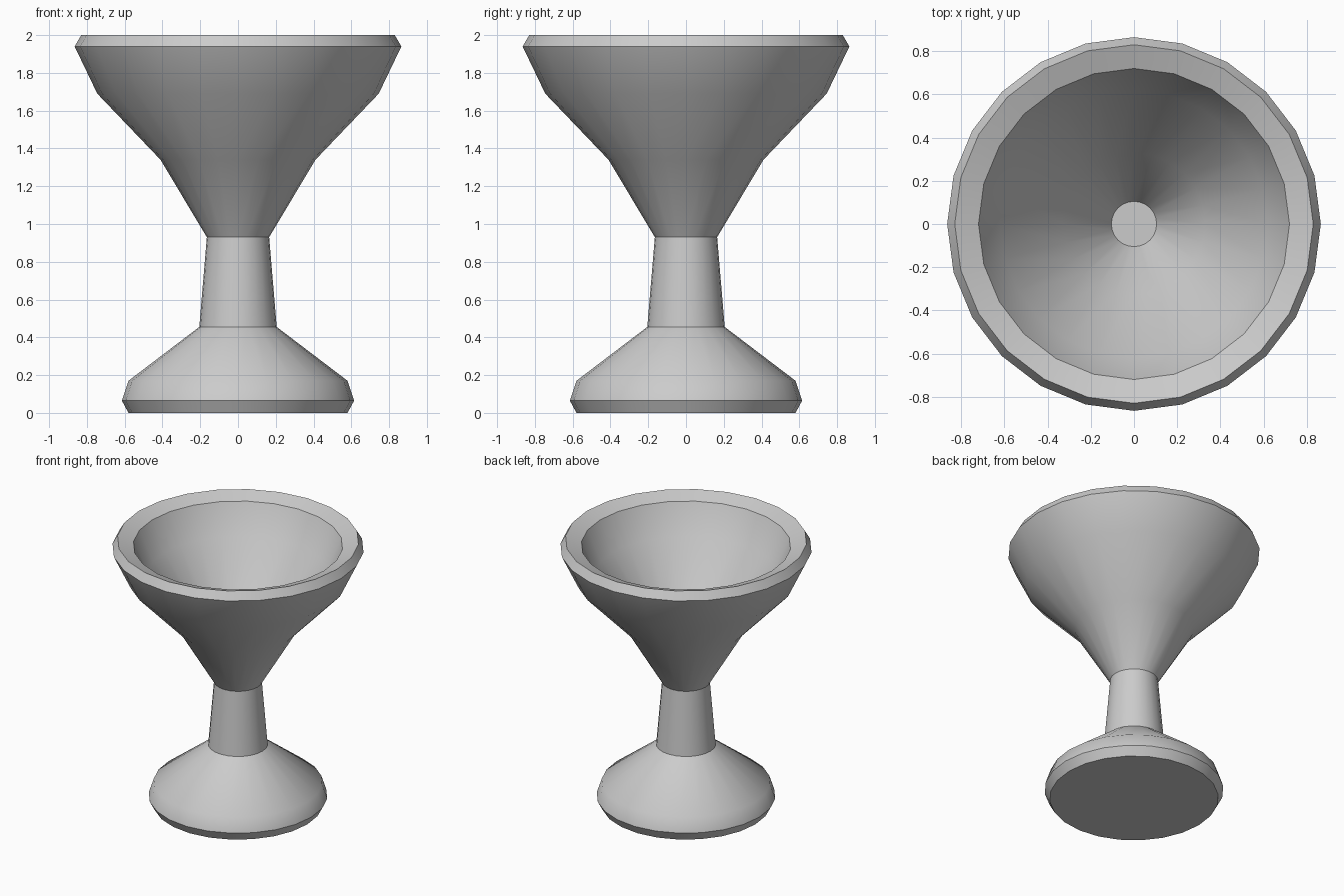
import bpy
import bmesh
import math

SIDES = 24

cube = bpy.data.objects.get("Cube")
if cube:
    bpy.data.objects.remove(cube, do_unlink=True)

grey = bpy.data.materials.new("plain grey")
grey.use_nodes = True
colour = (0.6, 0.6, 0.6, 1)
grey.diffuse_color = colour
grey.node_tree.nodes["Principled BSDF"].inputs["Base Color"].default_value = colour


def lathe(name, profile, cap_start=False, cap_end=False):
    """Turn a (radius, height) profile around the z axis."""
    bm = bmesh.new()
    rings = []
    for r, z in profile:
        rings.append([bm.verts.new((r * math.cos(math.tau * i / SIDES),
                                    r * math.sin(math.tau * i / SIDES), z))
                      for i in range(SIDES)])
    for low, high in zip(rings, rings[1:]):
        for i in range(SIDES):
            j = (i + 1) % SIDES
            bm.faces.new((low[i], low[j], high[j], high[i]))
    if cap_start:
        bm.faces.new(rings[0][::-1])
    if cap_end:
        bm.faces.new(rings[-1])
    mesh = bpy.data.meshes.new(name)
    bm.to_mesh(mesh)
    bm.free()
    mesh.materials.append(grey)
    obj = bpy.data.objects.new(name, mesh)
    bpy.context.collection.objects.link(obj)
    bpy.ops.object.select_all(action="DESELECT")
    obj.select_set(True)
    bpy.context.view_layer.objects.active = obj
    bpy.ops.object.shade_smooth_by_angle(angle=math.radians(35))
    return obj


# Foot with a bevelled edge and sloping top
lathe("foot", [(0.58, 0), (0.615, 0.065), (0.58, 0.17), (0.205, 0.455)],
      cap_start=True)

# Tapered stem
lathe("stem", [(0.205, 0.455), (0.165, 0.93)])

# Bowl: outer wall, lip, inner wall and floor
lathe("bowl", [(0.165, 0.93), (0.41, 1.34), (0.745, 1.69), (0.865, 1.94),
               (0.83, 2.0), (0.72, 1.96), (0.62, 1.74), (0.33, 1.40),
               (0.105, 1.03)], cap_end=True)
